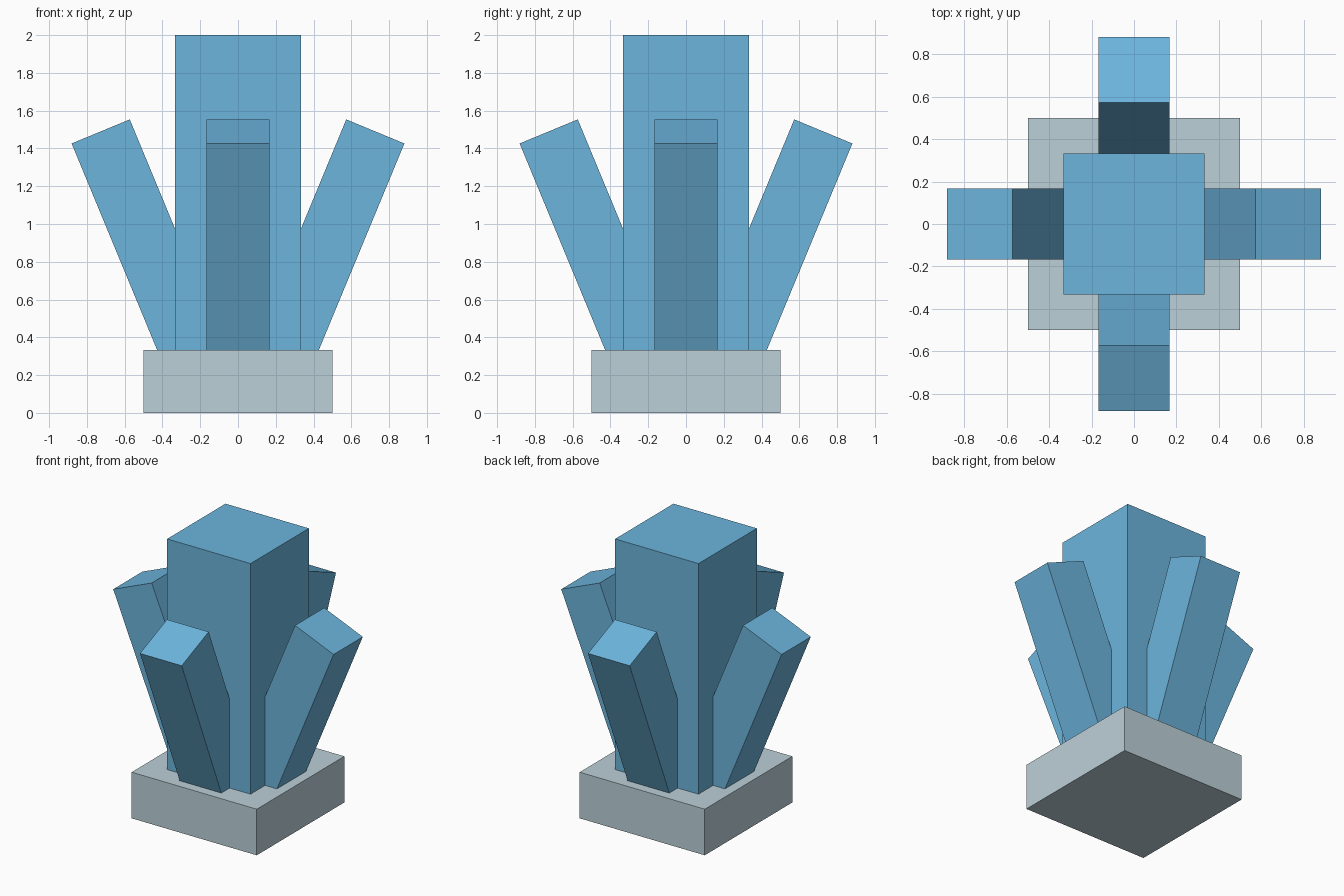
import bpy
from math import radians, sin, cos
from mathutils import Matrix, Vector

cube = bpy.data.objects.get("Cube")
if cube:
    bpy.data.objects.remove(cube, do_unlink=True)


def make_material(name, rgb):
    mat = bpy.data.materials.new(name)
    mat.use_nodes = True
    colour = (*rgb, 1.0)
    mat.diffuse_color = colour
    mat.node_tree.nodes["Principled BSDF"].inputs["Base Color"].default_value = colour
    return mat


def make_block(name, size, placement, mat):
    """Box standing on its own origin, placed by a matrix."""
    bpy.ops.mesh.primitive_cube_add(size=1)
    obj = bpy.context.object
    obj.name = name
    obj.data.transform(Matrix.Translation((0, 0, size[2] / 2)) @ Matrix.Diagonal((*size, 1)))
    obj.matrix_world = placement
    obj.data.materials.append(mat)
    return obj


crystal_blue = make_material("crystal blue", (0.15, 0.462, 0.723))
stone_grey = make_material("stone grey", (0.503, 0.631, 0.686))

UNIT = 1 / 3

# Stone base and central crystal
make_block("base", (1, 1, UNIT), Matrix.Identity(4), stone_grey)
make_block("central_crystal", (2 * UNIT, 2 * UNIT, 5 * UNIT),
           Matrix.Translation((0, 0, UNIT)), crystal_blue)

# Four side crystals leaning outwards
lean = radians(22.5)
length = 4 * UNIT
tip = Vector((0.727, 0, 1.49))
foot = tip - length * Vector((sin(lean), 0, cos(lean)))
leaning = Matrix.Translation(foot) @ Matrix.Rotation(lean, 4, 'Y')
for i, side in enumerate(("left", "back", "right", "front")):
    turn = Matrix.Rotation(radians(90 * i), 4, 'Z')
    make_block(side + "_crystal", (UNIT, UNIT, length), turn @ leaning, crystal_blue)
